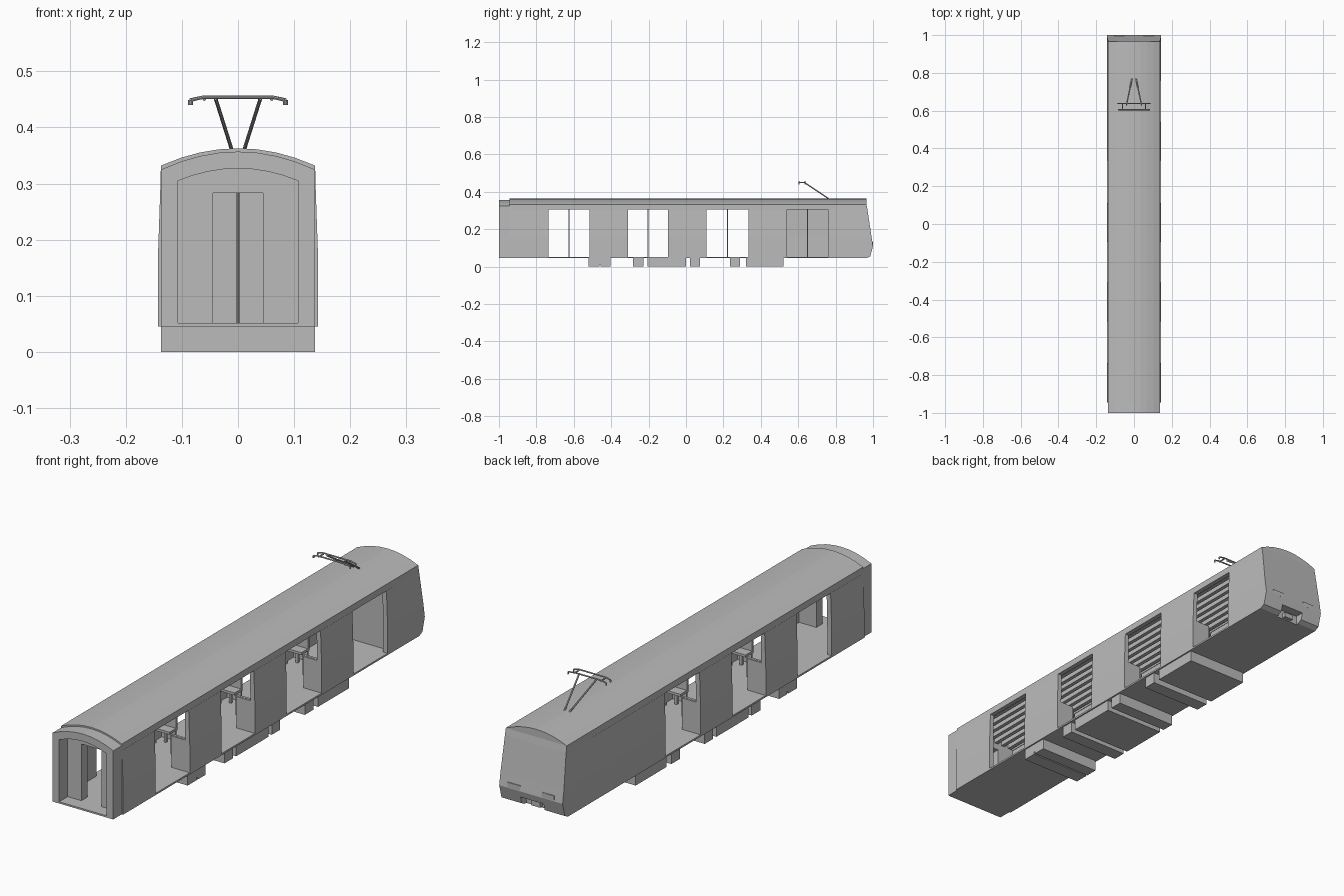
import bpy, bmesh
from mathutils import Vector

if "Cube" in bpy.data.objects:
    bpy.data.objects.remove(bpy.data.objects["Cube"], do_unlink=True)

grey = bpy.data.materials.new("plain_grey")
grey.use_nodes = True
colour = (0.5, 0.5, 0.5, 1)
grey.diffuse_color = colour
grey.node_tree.nodes["Principled BSDF"].inputs["Base Color"].default_value = colour


def finish(name, bm):
    bmesh.ops.recalc_face_normals(bm, faces=bm.faces)
    mesh = bpy.data.meshes.new(name)
    bm.to_mesh(mesh)
    bm.free()
    mesh.materials.append(grey)
    ob = bpy.data.objects.new(name, mesh)
    bpy.context.scene.collection.objects.link(ob)
    return ob


def extrude(name, outline, y0, y1):
    """Extrude an x-z outline along y."""
    bm = bmesh.new()
    face = bm.faces.new([bm.verts.new((x, y0, z)) for x, z in outline])
    new = bmesh.ops.extrude_face_region(bm, geom=[face])["geom"]
    verts = [v for v in new if isinstance(v, bmesh.types.BMVert)]
    bmesh.ops.translate(bm, vec=(0, y1 - y0, 0), verts=verts)
    return finish(name, bm)


def box(name, x0, x1, y0, y1, z0, z1):
    return extrude(name, [(x0, z0), (x1, z0), (x1, z1), (x0, z1)], y0, y1)


def rod(name, points, radius, sides=8):
    """Straight-segment tube through points."""
    bm = bmesh.new()
    for a, b in zip(points, points[1:]):
        a, b = Vector(a), Vector(b)
        d = b - a
        new = bmesh.ops.create_cone(bm, cap_ends=True, segments=sides, radius1=radius,
                                    radius2=radius, depth=d.length)["verts"]
        bmesh.ops.rotate(bm, verts=new, matrix=d.to_track_quat("Z", "Y").to_matrix())
        bmesh.ops.translate(bm, verts=new, vec=(a + b) / 2)
    return finish(name, bm)


def arch(half, eaves, crown, foot, steps=8):
    """Flat-footed arch path from left foot to right foot."""
    arc = []
    for i in range(steps + 1):
        t = 2 * i / steps - 1
        arc.append((half * t, eaves + (crown - eaves) * (1 - t * t)))
    return [(-half, foot)] + arc + [(half, foot)]


FLOOR, DOOR_TOP = 0.045, 0.305
FRONT, NOSE = -0.945, 0.8

# Roof shell with the wall strip above the doors
extrude("roof_shell", arch(0.1375, 0.332, 0.363, DOOR_TOP)
        + arch(0.118, 0.322, 0.347, DOOR_TOP)[::-1], FRONT, 0.965)

# Front gangway portal, inner bulkhead and floor
extrude("front_portal", arch(0.137, 0.325, 0.357, FLOOR)
        + arch(0.107, 0.305, 0.327, FLOOR)[::-1], -1, FRONT)
extrude("front_bulkhead", arch(0.125, 0.325, 0.35, FLOOR)
        + [(0.045, FLOOR), (0.045, 0.283), (-0.045, 0.283), (-0.045, FLOOR)], FRONT, -0.905)
box("floor", -0.137, 0.137, -1, 0.95, FLOOR, 0.052)

# Side walls, split by the doorways; the rear doorway is on one side only
doors = [(-0.735, -0.515), (-0.31, -0.095), (0.11, 0.335), (0.54, 0.76)]
for side, openings in ((1, doors), (-1, doors[:3])):
    start = FRONT
    for y0, y1 in openings + [(NOSE, NOSE)]:
        wall = [(0.143, FLOOR), (0.143, 0.16), (0.138, DOOR_TOP),
                (0.12, DOOR_TOP), (0.123, 0.16), (0.123, FLOOR)]
        extrude("side_wall", [(side * x, z) for x, z in wall], start, y0)
        start = y1
    for y0, y1 in openings:
        box("door_sill", side * 0.12, side * 0.143, y0, y1, FLOOR, 0.052)

# Solid cab nose, lofted through level outlines
bm = bmesh.new()
rings = []
for z, half, end in ((FLOOR, 0.143, 0.965), (0.055, 0.143, 0.985), (0.11, 0.143, 1.0),
                     (0.16, 0.143, 0.992), (DOOR_TOP, 0.138, 0.97), (0.332, 0.1375, 0.965)):
    rings.append([bm.verts.new(p) for p in ((-half, NOSE, z), (half, NOSE, z),
                                            (half, end, z), (-half, end, z))])
for low, high in zip(rings, rings[1:]):
    for i in range(4):
        j = (i + 1) % 4
        bm.faces.new((low[i], low[j], high[j], high[i]))
bm.faces.new(rings[0])
bm.faces.new(rings[-1])
nose = finish("cab_nose", bm)
extrude("cab_roof_end", arch(0.1375, 0.332, 0.363, 0.325), 0.95, 0.965)

# Coupler recess in the nose
cutter = box("coupler_cutter", -0.052, 0.052, 0.955, 1.1, 0, 0.083)
cutter.hide_render = True
cutter.hide_viewport = True
cut = nose.modifiers.new("coupler_recess", "BOOLEAN")
cut.operation = "DIFFERENCE"
cut.solver = "EXACT"
cut.object = cutter
box("coupler", -0.02, 0.02, 0.95, 0.97, 0.05, 0.07)

# Headlight clusters
for s in (-1, 1):
    box("headlight_plate", s * 0.05, s * 0.105, 0.98, 1.0, 0.112, 0.132)
    for x in (0.065, 0.09):
        rod("headlight", [(s * x, 0.98, 0.122), (s * x, 1.0, 0.122)], 0.011, 12)

# Cab partition and ceiling strips
box("cab_partition", -0.123, 0.123, 0.785, NOSE, FLOOR, 0.33)
for x in (-0.105, -0.07, -0.035, 0, 0.035, 0.07, 0.105):
    box("ceiling_strip", x - 0.008, x + 0.008, -0.905, 0.785, 0.309, 0.335)

# Centre poles at the doorways
for y0, y1 in doors:
    y = (y0 + y1) / 2
    rod("centre_pole", [(0, y, 0.05), (0, y, 0.325)], 0.003)

# Seats and draught screens in the bays between doorways
bays = [(-0.515, -0.31), (-0.095, 0.11), (0.335, 0.54)]
for y0, y1 in bays:
    for s in (-1, 1):
        for edge, d in ((y0, 1), (y1, -1)):
            box("draught_screen", s * 0.06, s * 0.125, edge, edge + d * 0.006, 0.05, 0.18)
            box("seat", s * 0.05, s * 0.124, edge + d * 0.012, edge + d * 0.06, 0.1, 0.11)
            box("seat_back", s * 0.05, s * 0.124, edge + d * 0.008, edge + d * 0.018, 0.1, 0.18)
            box("seat_leg", s * 0.08, s * 0.09, edge + d * 0.03, edge + d * 0.04, 0.05, 0.1)

# Equipment boxes under the floor
for y0, y1 in ((-0.52, -0.463), (-0.457, -0.405), (-0.283, -0.228), (-0.207, 0),
               (0.022, 0.075), (0.235, 0.29), (0.32, 0.52)):
    box("underfloor_box", -0.137, 0.137, y0, y1, 0, FLOOR)
box("underfloor_joint", -0.137, 0.137, -0.463, -0.457, 0.01, FLOOR)

# Roof current collector: two arms and a twin-bar head
for s in (-1, 1):
    rod("collector_arm", [(s * 0.011, 0.768, 0.36), (s * 0.04, 0.63, 0.452)], 0.0035)
    rod("collector_link", [(s * 0.06, 0.605, 0.45), (s * 0.06, 0.637, 0.45)], 0.003)
for y, half in ((0.605, 0.083), (0.637, 0.086)):
    path = [(-half, y, 0.44), (-half, y, 0.449), (-0.062, y, 0.454)]
    path += [(-x, yy, z) for x, yy, z in path[::-1]]
    rod("collector_bar", path, 0.003)
